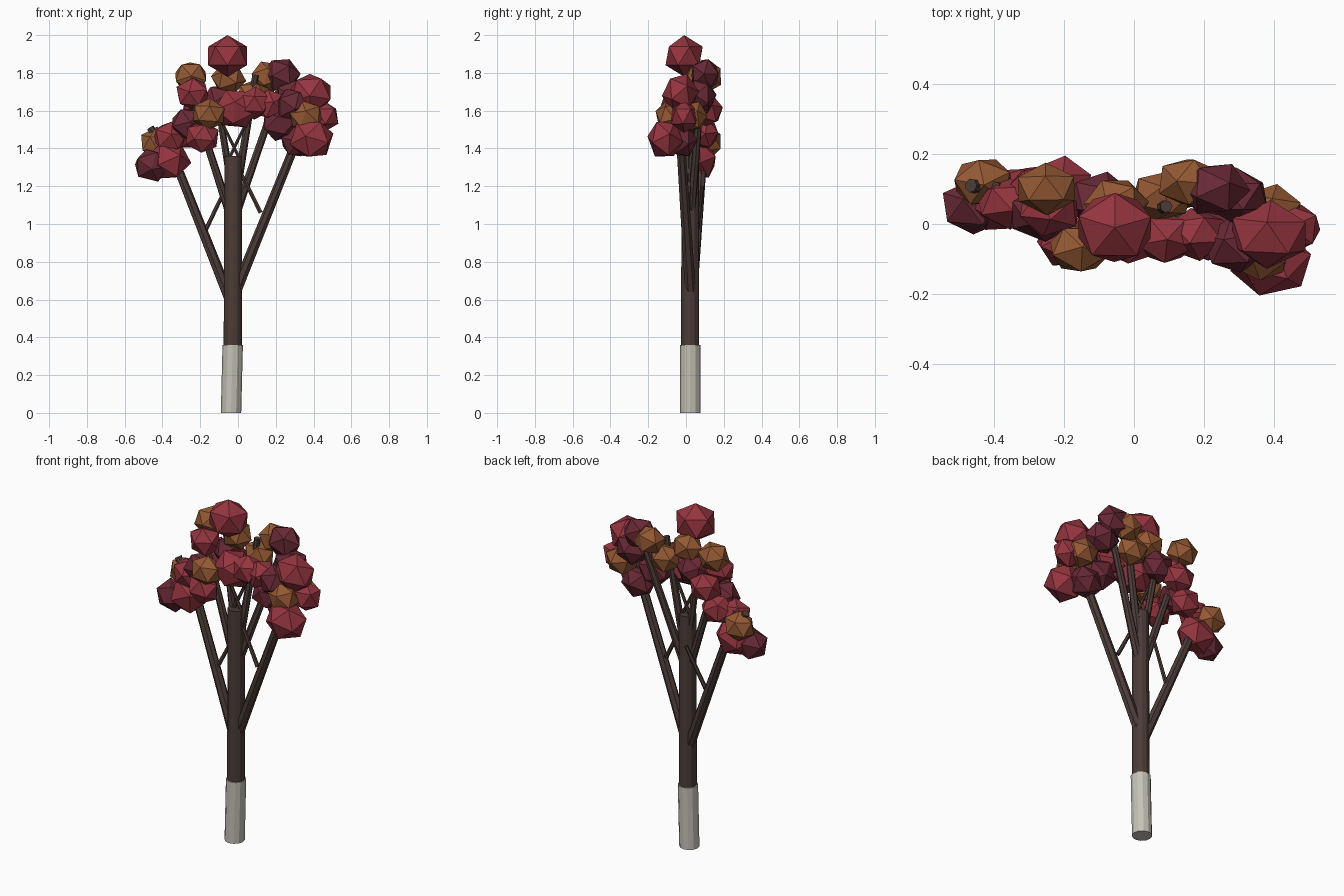
import bpy, bmesh, math, random
from mathutils import Vector, Euler

if "Cube" in bpy.data.objects:
    bpy.data.objects.remove(bpy.data.objects["Cube"])

random.seed(7)


def material(name, rgb):
    m = bpy.data.materials.new(name)
    m.diffuse_color = (*rgb, 1)
    m.use_nodes = True
    m.node_tree.nodes["Principled BSDF"].inputs["Base Color"].default_value = m.diffuse_color
    return m


BARK = material("bark", (0.072, 0.045, 0.038))
WHITE = material("whitewash", (0.56, 0.54, 0.47))
RED = material("crimson_leaf", (0.30, 0.035, 0.05))
DARK = material("dark_leaf", (0.14, 0.022, 0.035))
ORANGE = material("orange_leaf", (0.30, 0.10, 0.034))


def add_object(name, bm, mat):
    me = bpy.data.meshes.new(name)
    bm.to_mesh(me)
    bm.free()
    me.materials.append(mat)
    ob = bpy.data.objects.new(name, me)
    bpy.context.collection.objects.link(ob)
    return ob


def limb(name, start, end, r0, r1, sides, mat):
    """Straight, tapered, capped tube."""
    bm = bmesh.new()
    start, end = Vector(start), Vector(end)
    span = end - start
    upright = span.xy.length < 0.02
    turn = Vector((0, 0, 1) if upright else span).to_track_quat('Z', 'Y')
    a, b = [[bm.verts.new(p + turn @ Vector((r * math.cos(t), r * math.sin(t), 0)))
             for t in (math.tau * k / sides for k in range(sides))]
            for p, r in ((start, r0), (end, r1))]
    for k in range(sides):
        j = (k + 1) % sides
        bm.faces.new((a[k], a[j], b[j], b[k]))
    bm.faces.new(a[::-1])
    bm.faces.new(b)
    return add_object(name, bm, mat)


def leaf(mat, x, y, z, r, turn=True):
    """Low-poly foliage clump: a slightly squashed icosahedron."""
    bm = bmesh.new()
    bmesh.ops.create_icosphere(bm, subdivisions=1, radius=r)
    rot = Euler([random.uniform(0, 6.28) for _ in range(3)]) if turn else Euler((0, 0, 0.3))
    bmesh.ops.rotate(bm, verts=bm.verts, cent=(0, 0, 0), matrix=rot.to_matrix())
    bmesh.ops.scale(bm, verts=bm.verts, vec=(1.15, 0.92, 1.05) if turn else (1.1, 1, 1))
    bmesh.ops.translate(bm, verts=bm.verts, vec=(x, y, z))
    add_object("leaf_clump", bm, mat)


# Trunk with painted base
limb("painted_base", (-0.037, 0.022, 0), (-0.028, 0.022, 0.36), 0.054, 0.054, 12, WHITE)
limb("trunk", (-0.028, 0.022, 0.34), (-0.026, 0.022, 1.36), 0.048, 0.046, 12, BARK)

# Boughs leaving the trunk: start height, tip, radius
for side, z0, tip, r in [("left", 0.54, (-0.4, 0.1, 1.5), 0.03),
                         ("right", 0.62, (0.38, -0.04, 1.61), 0.03),
                         ("upper_left", 0.98, (-0.24, 0.05, 1.66), 0.024),
                         ("upper_right", 1.03, (0.22, 0.08, 1.72), 0.024),
                         ("back", 1.1, (0.092, 0.05, 1.79), 0.024),
                         ("center", 1.1, (-0.12, 0.05, 1.72), 0.022)]:
    limb(side + "_bough", (-0.02, 0.025, z0), tip, r, r * 0.75, 7, BARK)

# Thin twigs
limb("left_tip", (-0.3, 0.08, 1.26), (-0.465, 0.11, 1.51), 0.022, 0.02, 7, BARK)
limb("left_twig", (-0.17, 0.06, 0.97), (-0.06, 0.085, 1.2), 0.012, 0.01, 6, BARK)
limb("right_twig", (0.12, 0.01, 1.06), (0.02, 0.02, 1.26), 0.012, 0.01, 6, BARK)
for s in (-1, 1):
    limb("top_twig", (-0.02 - s * 0.04, 0.025, 1.32), (-0.02 + s * 0.07, 0.02, 1.55), 0.01, 0.008, 6, BARK)

# Crown top
leaf(RED, -0.055, -0.01, 1.89, 0.11, False)

# Large crimson clumps
for p in [(-0.37, 0.07, 1.335), (-0.01, -0.02, 1.61), (0.385, -0.03, 1.69), (0.39, -0.11, 1.45)]:
    leaf(RED, *p, 0.107)

# Medium crimson clumps
for p in [(-0.24, 0.04, 1.69), (-0.19, -0.05, 1.46), (-0.36, 0.06, 1.46), (-0.21, 0.12, 1.6),
          (0.09, -0.04, 1.64), (0.175, -0.03, 1.63), (0.445, -0.01, 1.57), (-0.27, 0.1, 1.48)]:
    leaf(RED, *p, 0.084)

# Dark clumps
for p in [(-0.455, 0.05, 1.31), (-0.26, 0.03, 1.53), (-0.1, 0.07, 1.65), (0.23, 0.1, 1.79),
          (0.29, 0.08, 1.68), (0.29, -0.06, 1.63), (0.22, -0.03, 1.53), (0.32, -0.02, 1.44)]:
    leaf(DARK, *p, 0.089)

# Orange clumps
for p in [(-0.05, 0.06, 1.77), (-0.25, 0.1, 1.78), (-0.155, -0.07, 1.58), (-0.43, 0.12, 1.43),
          (0.08, 0.08, 1.68), (0.155, 0.12, 1.78), (0.36, -0.09, 1.57), (0.39, 0.04, 1.57)]:
    leaf(ORANGE, *p, 0.082)
